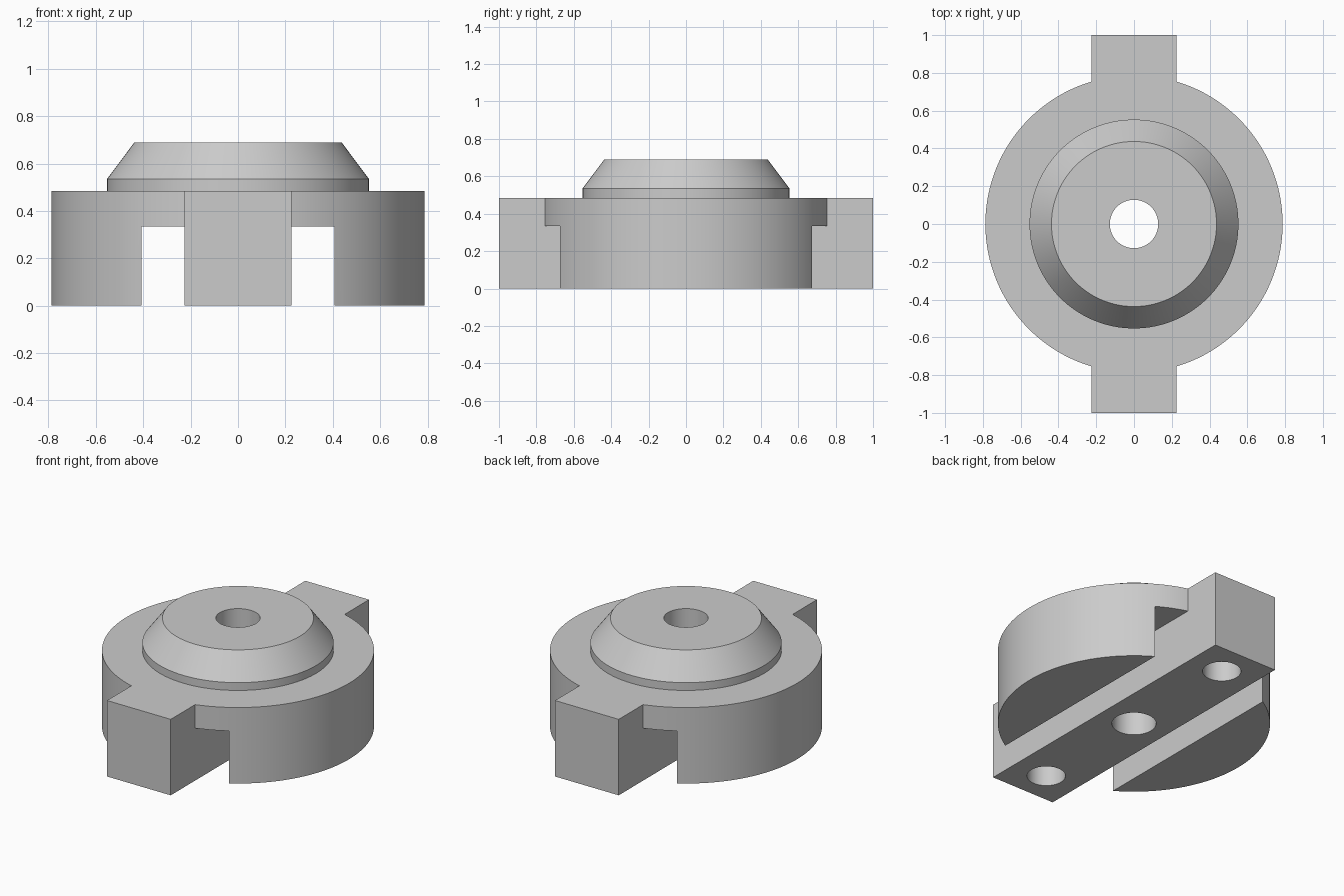
import bpy
import bmesh
import math

default = bpy.data.objects.get("Cube")
if default:
    bpy.data.objects.remove(default, do_unlink=True)

SEGMENTS = 128
HEIGHT = 0.485        # top of the disc and the cross bar
BAR_HALF = 0.225      # half width of the cross bar
SLOT_HALF = 0.407     # outer edge of the slots beside the bar
SLOT_TOP = 0.335
HUB_TOP = 0.69

grey = bpy.data.materials.new("plain_grey")
grey.use_nodes = True
colour = (0.6, 0.6, 0.6, 1)
grey.diffuse_color = colour
grey.node_tree.nodes["Principled BSDF"].inputs["Base Color"].default_value = colour


def add_object(name, bm):
    bmesh.ops.recalc_face_normals(bm, faces=bm.faces)
    mesh = bpy.data.meshes.new(name)
    bm.to_mesh(mesh)
    bm.free()
    mesh.materials.append(grey)
    obj = bpy.data.objects.new(name, mesh)
    bpy.context.collection.objects.link(obj)
    return obj


def turned(name, profile, x=0, y=0):
    """Solid of revolution from (radius, z) points, capped at both ends."""
    bm = bmesh.new()
    rings = []
    for r, z in profile:
        angles = [2 * math.pi * i / SEGMENTS for i in range(SEGMENTS)]
        rings.append([bm.verts.new((x + r * math.cos(a), y + r * math.sin(a), z))
                      for a in angles])
    for low, high in zip(rings, rings[1:]):
        for i in range(SEGMENTS):
            j = (i + 1) % SEGMENTS
            bm.faces.new((low[i], low[j], high[j], high[i]))
    bm.faces.new(rings[0])
    bm.faces.new(rings[-1])
    return add_object(name, bm)


def box(name, x0, x1, half_y, z0, z1):
    bm = bmesh.new()
    bmesh.ops.create_cube(bm, size=1)
    for v in bm.verts:
        v.co = (x1 if v.co.x > 0 else x0,
                math.copysign(half_y, v.co.y),
                z1 if v.co.z > 0 else z0)
    return add_object(name, bm)


def combine(target, tool, operation):
    """Apply a boolean and remove the tool object."""
    tool.hide_render = True
    mod = target.modifiers.new("boolean", "BOOLEAN")
    mod.operation = operation
    mod.solver = "EXACT"
    mod.object = tool
    bpy.context.view_layer.objects.active = target
    bpy.ops.object.modifier_apply(modifier=mod.name)
    bpy.data.objects.remove(tool, do_unlink=True)


# Round body with its stepped, tapered hub
body = turned("slotted_hub_body", [(0.787, 0), (0.787, HEIGHT), (0.553, HEIGHT),
                                   (0.553, 0.535), (0.437, HUB_TOP)])

# Channel through the underside, with the cross bar set in its middle
combine(body, box("channel_cutter", -SLOT_HALF, SLOT_HALF, 1.2, -0.1, SLOT_TOP),
        "DIFFERENCE")
combine(body, box("cross_bar", -BAR_HALF, BAR_HALF, 1, 0, HEIGHT), "UNION")

# Central through hole and blind holes near both bar ends
combine(body, turned("bore_cutter", [(0.128, -0.1), (0.128, 1)]), "DIFFERENCE")
for side in (-1, 1):
    combine(body, turned("blind_hole_cutter", [(0.111, -0.1), (0.111, SLOT_TOP)],
                         y=side * 0.79), "DIFFERENCE")

# Smooth round walls with crisp edges
bpy.ops.object.select_all(action="DESELECT")
body.select_set(True)
bpy.context.view_layer.objects.active = body
bpy.ops.object.shade_smooth_by_angle(angle=math.radians(25))
